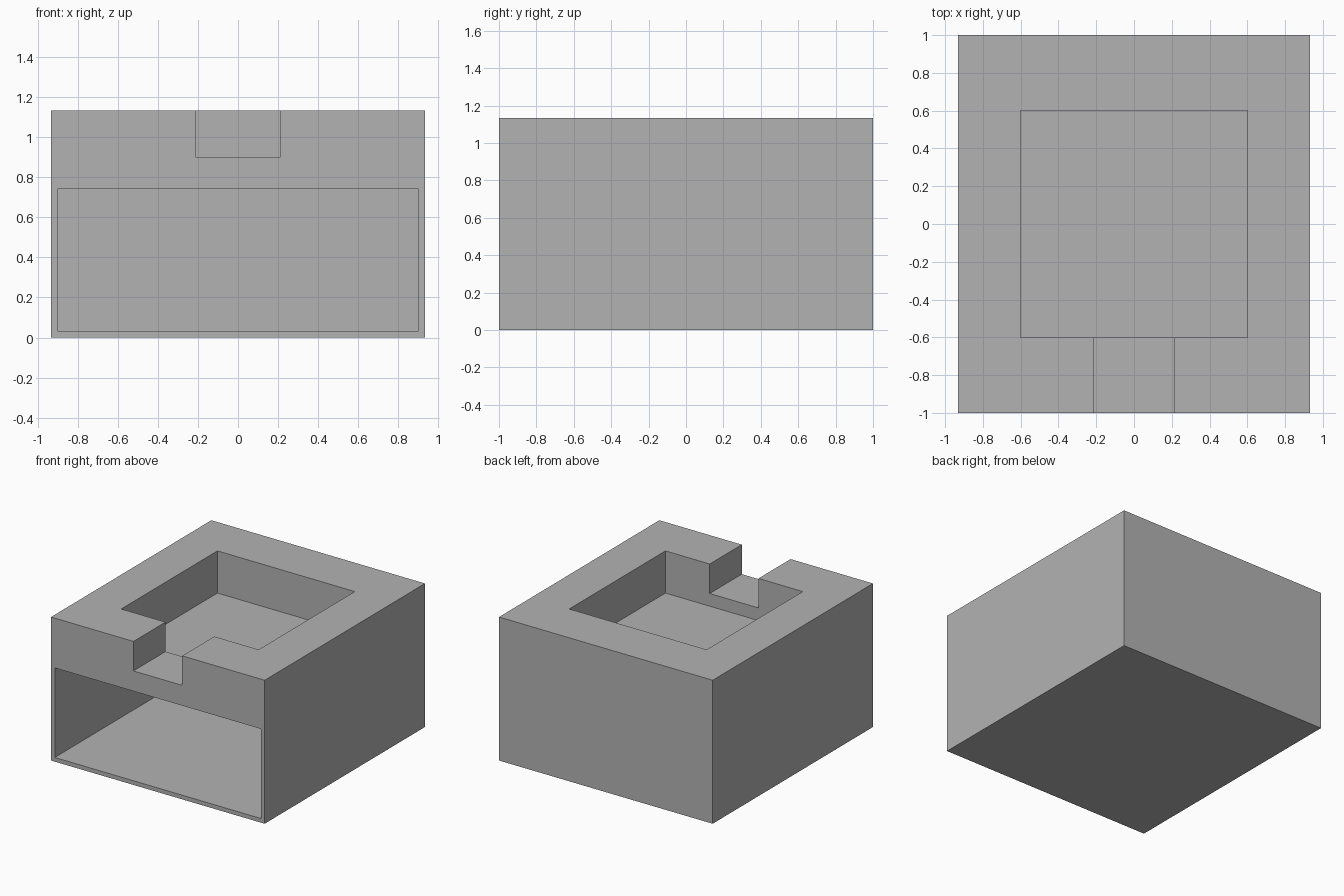
import bpy
from mathutils import Vector

cube = bpy.data.objects.get("Cube")
if cube:
    bpy.data.objects.remove(cube, do_unlink=True)

grey = bpy.data.materials.new("plain_grey")
grey.use_nodes = True
COLOUR = (0.45, 0.45, 0.45, 1)
grey.diffuse_color = COLOUR
grey.node_tree.nodes["Principled BSDF"].inputs["Base Color"].default_value = COLOUR


def box(name, low, high):
    """Box between two opposite corners."""
    low, high = Vector(low), Vector(high)
    bpy.ops.mesh.primitive_cube_add(size=1, location=(low + high) / 2)
    ob = bpy.context.object
    ob.name = name
    ob.scale = high - low
    bpy.ops.object.transform_apply(location=True, rotation=False, scale=True)
    ob.data.materials.append(grey)
    return ob


def cut(target, name, low, high):
    """Carve a box-shaped hollow out of the target."""
    cutter = box(name, low, high)
    mod = target.modifiers.new(name, 'BOOLEAN')
    mod.operation = 'DIFFERENCE'
    mod.solver = 'EXACT'
    mod.object = cutter
    bpy.context.view_layer.objects.active = target
    bpy.ops.object.modifier_apply(modifier=mod.name)
    bpy.data.objects.remove(cutter, do_unlink=True)


W, TOP, OVER = 0.933, 1.133, 1.3
housing = box("housing", (-W, -1, 0), (W, 1, TOP))

# Square tray recess in the top
cut(housing, "tray_recess", (-0.6, -0.6, 0.8), (0.6, 0.6, OVER))
# Channel from the recess out through the front edge
cut(housing, "front_channel", (-0.213, -OVER, 0.9), (0.213, -0.5, OVER))
# Wide drawer bay, open at the front
cut(housing, "drawer_bay", (-0.9, -OVER, 0.033), (0.9, 0.967, 0.74))
